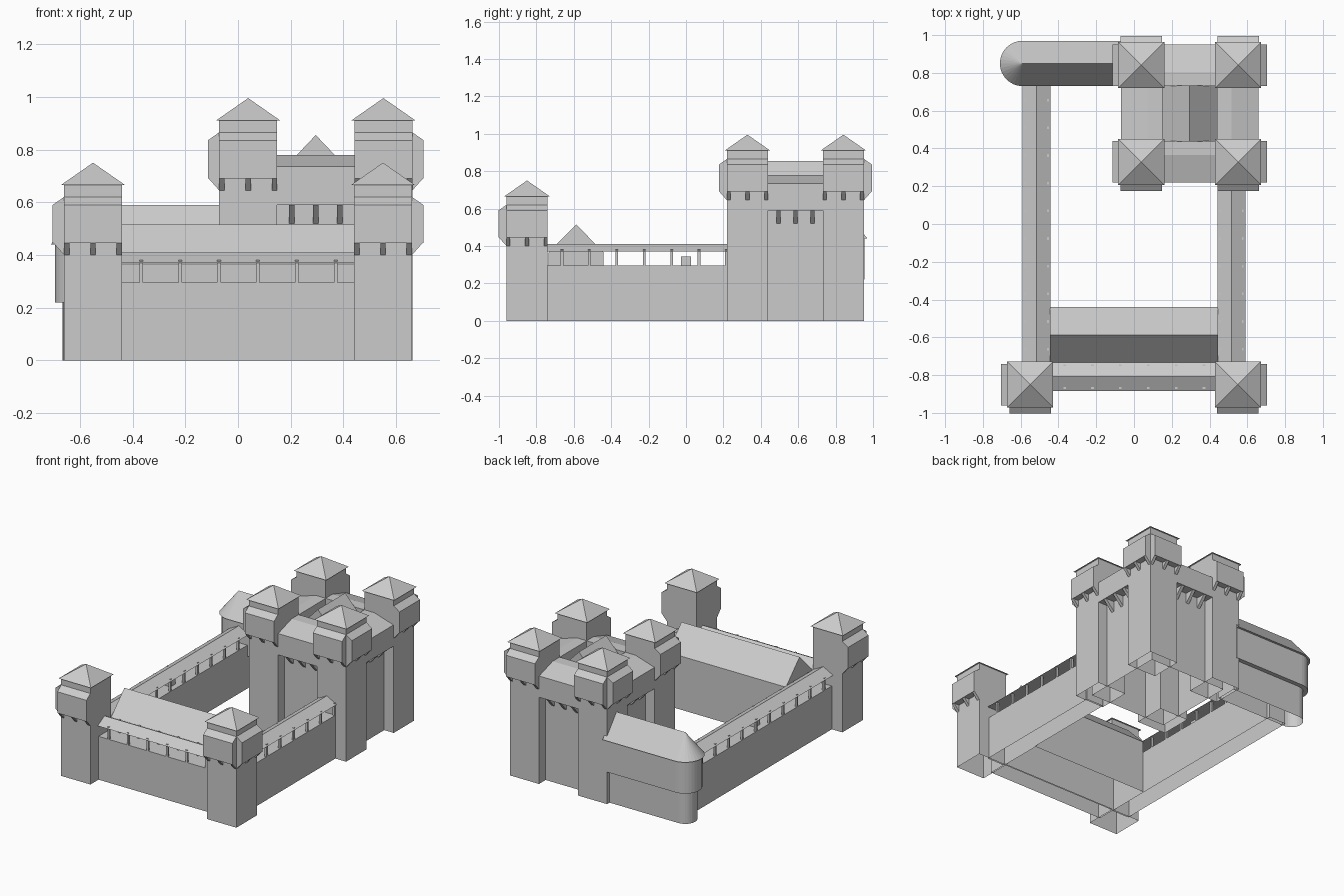
import bpy, bmesh, math
from mathutils import Matrix, Vector

if "Cube" in bpy.data.objects:
    bpy.data.objects.remove(bpy.data.objects["Cube"])

stone = bpy.data.materials.new("grey_stone")
stone.diffuse_color = (0.6, 0.6, 0.6, 1)
stone.use_nodes = True
stone.node_tree.nodes["Principled BSDF"].inputs["Base Color"].default_value = stone.diffuse_color


def finish(name, bm):
    bmesh.ops.remove_doubles(bm, verts=bm.verts[:], dist=1e-5)
    bmesh.ops.recalc_face_normals(bm, faces=bm.faces[:])
    # shells are open where they meet the ground
    floor = [f for f in bm.faces if all(v.co.z < 1e-5 for v in f.verts)]
    bmesh.ops.delete(bm, geom=floor, context='FACES_ONLY')
    me = bpy.data.meshes.new(name)
    bm.to_mesh(me)
    bm.free()
    me.materials.append(stone)
    ob = bpy.data.objects.new(name, me)
    bpy.context.collection.objects.link(ob)
    return ob


def side(k, cx=0, cy=0):
    """Frame facing front (0), right (1), back (2) or left (3)."""
    return Matrix.Translation((cx, cy, 0)) @ Matrix.Rotation(k * math.pi / 2, 4, 'Z')


def extrude(name, profile, t0, t1, m=Matrix()):
    """Profile of (outward distance, height), swept sideways t0..t1."""
    bm = bmesh.new()
    a = [bm.verts.new(m @ Vector((t0, -d, z))) for d, z in profile]
    b = [bm.verts.new(m @ Vector((t1, -d, z))) for d, z in profile]
    n = len(profile)
    bm.faces.new(a)
    bm.faces.new(b)
    for i in range(n):
        j = (i + 1) % n
        bm.faces.new((a[i], a[j], b[j], b[i]))
    return finish(name, bm)


def rect(d0, d1, z0, z1):
    return [(d0, z0), (d1, z0), (d1, z1), (d0, z1)]


def tower(name, cx, cy, zb, sides):
    """Square tower with pyramid roof and overhanging bays whose floor is at zb."""
    c = side(0, cx, cy)
    extrude(name + "_shaft", rect(-.11, .11, 0, zb + .225), -.11, .11, c)
    # pyramid roof
    bm = bmesh.new()
    e, z = .122, zb + .22
    ring = [bm.verts.new((cx + x * e, cy + y * e, z)) for x, y in ((-1, -1), (1, -1), (1, 1), (-1, 1))]
    top = bm.verts.new((cx, cy, zb + .305))
    bm.faces.new(ring)
    for i in range(4):
        bm.faces.new((ring[i], ring[(i + 1) % 4], top))
    finish(name + "_roof", bm)
    for k in sides:
        m = side(k, cx, cy)
        extrude(name + "_bay", [(.11, zb), (.153, zb), (.153, zb + .145), (.11, zb + .175)], -.11, .11, m)
        for t in (-.1, 0, .1):
            extrude(name + "_bracket", [(.11, zb - .045), (.11, zb), (.15, zb)], t - .01, t + .01, m)


# front corner towers and taller keep towers, bays on outward sides
tower("front_left_tower", -.55, -.85, .445, (0, 3))
tower("front_right_tower", .55, -.85, .445, (0, 1))
KX, KY = .295, .585
for sx in (-1, 1):
    for sy in (-1, 1):
        tower("keep_tower", KX + sx * .2565, KY + sy * .2565, .69,
              (1 if sx > 0 else 3, 2 if sy > 0 else 0))

# keep body, parapets between its towers, and central gable roof
extrude("keep_body", rect(-.295, .295, 0, .6), -.295, .295, side(0, KX, KY))
for k in range(4):
    m = side(k, KX, KY)
    extrude("keep_parapet", [(.145, .59), (.365, .59), (.365, .735), (.22, .78), (.145, .78)], -.15, .15, m)
    for t in (-.091, 0, .091):
        extrude("keep_bracket", [(.295, .52), (.295, .59), (.36, .59)], t - .011, t + .011, m)
extrude("keep_roof", [(-.147, .70), (.147, .70), (0, .855)], -.147, .147, side(1, KX, KY))


def gallery_wall(name, d, k, t0, t1, posts):
    """Curtain wall with an open, roofed gallery on top."""
    m = side(k)
    extrude(name, rect(d - .065, d + .065, 0, .295), t0, t1, m)
    extrude(name + "_roof", [(d - .075, .37), (d + .075, .37), (d, .41)], t0, t1, m)
    for t in posts:
        for e in (d - .058, d + .058):
            extrude(name + "_post", rect(e - .007, e + .007, .29, .38), t - .007, t + .007, m)


gallery_wall("front_wall", .808, 0, -.45, .45, [-.367 + .1475 * i for i in range(6)])
gallery_wall("right_wall", .516, 1, -.75, .23, [-.663 + .1465 * i for i in range(7)])
gallery_wall("left_wall", .516, 3, -.80, .75, [.663 - .1465 * i for i in range(10)])
extrude("gallery_block", rect(.49, .54, .29, .345), -.027, .027, side(3))

# gabled hall behind the front wall
extrude("hall", [(.44, 0), (.735, 0), (.735, .365), (.587, .515), (.44, .365)], -.445, .445)

# round-ended back wing: stepped walls and a roof that closes on its ridge
bm = bmesh.new()
cx, cy, x1, seg = -.59, .85, -.05, 16
prev = None
for r, z in ((.075, 0), (.075, .22), (.105, .22), (.105, .44), (.12, .44), (0, .59)):
    pts = [(x1, cy - r)]
    for i in range(seg + 1):
        a = -math.pi / 2 - math.pi * i / seg
        pts.append((cx + r * math.cos(a), cy + r * math.sin(a)))
    pts.append((x1, cy + r))
    ring = [bm.verts.new((x, y, z)) for x, y in pts]
    if prev:
        for i in range(len(ring)):
            j = (i + 1) % len(ring)
            bm.faces.new((prev[i], prev[j], ring[j], ring[i]))
    prev = ring
finish("back_wing", bm)
